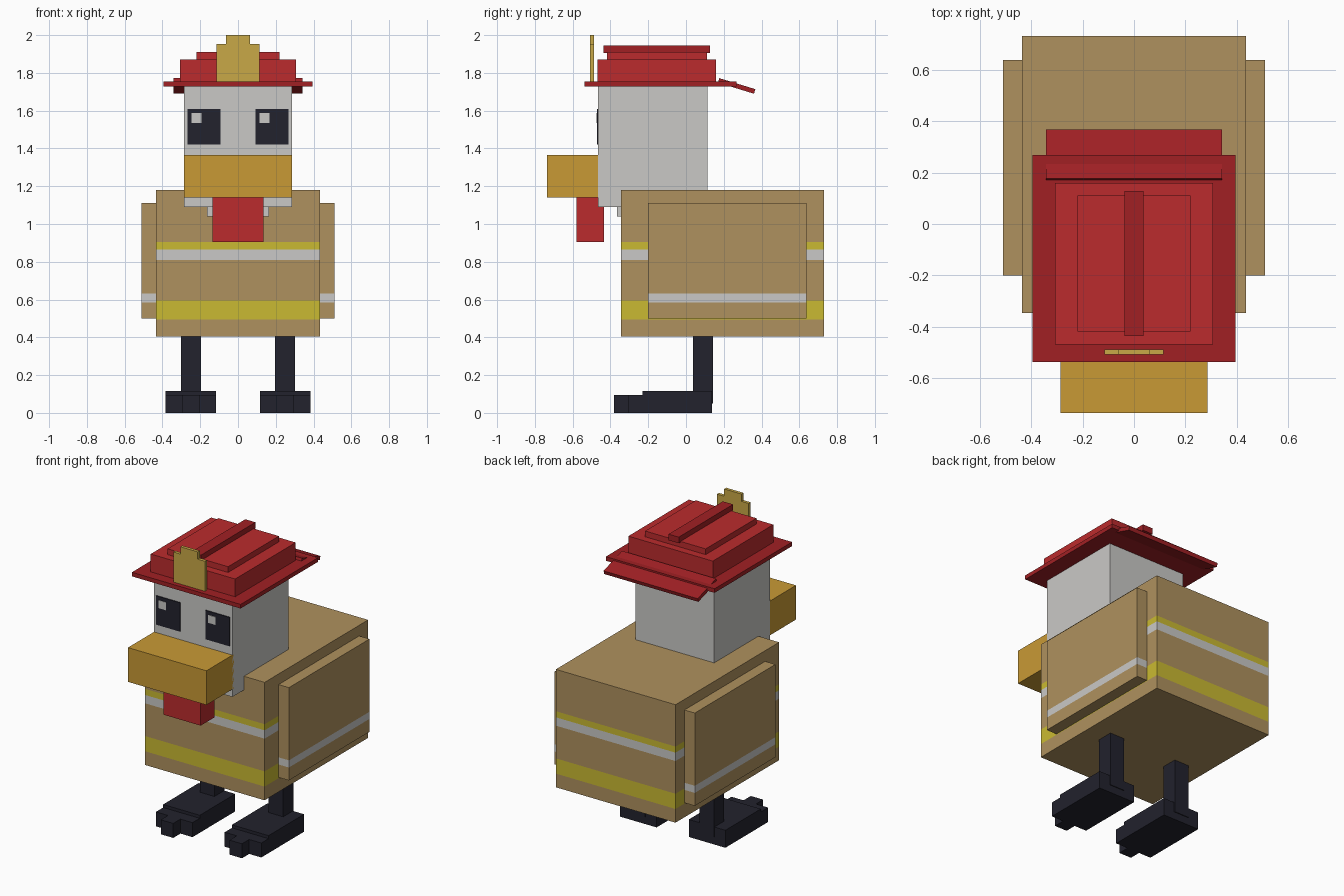
import bpy, bmesh, math
from mathutils import Matrix, Vector

if "Cube" in bpy.data.objects:
    bpy.data.objects.remove(bpy.data.objects["Cube"])


def colour(name, r, g, b):
    lin = [((c / 255 + 0.055) / 1.055) ** 2.4 for c in (r, g, b)]
    m = bpy.data.materials.new(name)
    m.diffuse_color = (*lin, 1)
    m.use_nodes = True
    m.node_tree.nodes["Principled BSDF"].inputs["Base Color"].default_value = m.diffuse_color
    return m


TAN = colour("tan cloth", 175, 145, 94)
YELLOW = colour("reflective yellow", 202, 186, 50)
SILVER = colour("reflective silver", 202, 201, 199)
WHITE = colour("white feathers", 202, 201, 198)
DARK = colour("dark navy", 34, 34, 45)
ORANGE = colour("beak orange", 201, 154, 53)
GOLD = colour("badge gold", 201, 169, 71)
RED = colour("bright red", 187, 43, 45)
DEEP_RED = colour("deep red", 161, 32, 36)


def finish(name, bm, mats):
    bmesh.ops.recalc_face_normals(bm, faces=bm.faces[:])
    me = bpy.data.meshes.new(name)
    bm.to_mesh(me)
    bm.free()
    for m in mats:
        me.materials.append(m)
    ob = bpy.data.objects.new(name, me)
    bpy.context.collection.objects.link(ob)
    return ob


def box(name, x, y, z, mat, bands=()):
    """Box from ranges; bands are (low, high, material) stripes round its sides."""
    bm = bmesh.new()
    size = [r[1] - r[0] for r in (x, y, z)]
    mid = Vector([(r[0] + r[1]) / 2 for r in (x, y, z)])
    bmesh.ops.create_cube(bm, size=1, matrix=Matrix.Translation(mid) @ Matrix.Diagonal((*size, 1)))
    for h in {round(v, 4) for b in bands for v in b[:2]}:
        bmesh.ops.bisect_plane(bm, geom=bm.verts[:] + bm.edges[:] + bm.faces[:],
                               plane_co=(0, 0, h), plane_no=(0, 0, 1))
    for f in bm.faces:
        h = f.calc_center_median().z
        for i, (lo, hi, _) in enumerate(bands):
            if lo < h < hi and abs(f.normal.z) < 0.5:
                f.material_index = i + 1
    return finish(name, bm, [mat] + [b[2] for b in bands])


def plate(name, outline, axis, lo, hi, mat):
    """Extrude a 2D outline along axis 'y' (outline in x,z) or 'z' (outline in x,y)."""
    bm = bmesh.new()
    put = (lambda a, b, d: (a, d, b)) if axis == 'y' else (lambda a, b, d: (a, b, d))
    face = bm.faces.new([bm.verts.new(put(a, b, lo)) for a, b in outline])
    ext = bmesh.ops.extrude_face_region(bm, geom=[face])
    bmesh.ops.translate(bm, verts=[v for v in ext['geom'] if isinstance(v, bmesh.types.BMVert)],
                        vec=put(0, 0, hi - lo))
    return finish(name, bm, [mat])


# Jacket body with reflective stripes
box("jacket_body", (-.435, .435), (-.345, .73), (.405, 1.18), TAN,
    [(.865, .905, YELLOW), (.81, .865, SILVER), (.495, .595, YELLOW)])

# Head, neck, beak and wattle
box("head", (-.285, .285), (-.465, .115), (1.09, 1.74), WHITE)
box("neck", (-.165, .165), (-.365, .05), (1.04, 1.12), WHITE)
box("beak", (-.285, .285), (-.735, -.45), (1.14, 1.365), ORANGE)
box("wattle", (-.135, .135), (-.58, -.435), (.905, 1.145), RED)

# Wings, eyes, legs and feet in pairs
for side, s in (("right", 1), ("left", -1)):
    def span(a, b):
        return tuple(sorted((s * a, s * b)))
    box(side + "_wing", span(.43, .51), (-.2, .637), (.5, 1.11), TAN, [(.585, .632, SILVER)])
    box(side + "_eye", span(.092, .268), (-.471, -.463), (1.42, 1.61), DARK)
    gx = .115 if s > 0 else -.245
    box(side + "_eye_glint", (gx, gx + .052), (-.474, -.466), (1.535, 1.587), WHITE)
    box(side + "_leg", span(.197, .303), (.037, .143), (.05, .41), DARK)
    box(side + "_foot", span(.117, .383), (-.23, .138), (0, .115), DARK)
    # stepped toes: wide section with a longer middle toe
    toes = [(.117, -.22), (.117, -.305), (.205, -.305), (.205, -.38),
            (.295, -.38), (.295, -.305), (.383, -.305), (.383, -.22)]
    plate(side + "_toes", [(s * a, b) for a, b in toes], 'z', 0, .095, DARK)

# Helmet: brim, stacked crown, ridge
box("helmet_brim", (-.395, .395), (-.537, .268), (1.728, 1.755), DEEP_RED)
box("helmet_crown", (-.307, .307), (-.468, .16), (1.75, 1.872), RED)
box("helmet_top", (-.22, .22), (-.417, .11), (1.865, 1.91), RED)
box("helmet_ridge", (-.037, .037), (-.436, .128), (1.905, 1.945), DEEP_RED)

# Sloping rear flap
flap = box("helmet_rear_flap", (-.342, .342), (-.1, .1), (-.0125, .0125), DEEP_RED)
flap.data.transform(Matrix.Translation((0, .268, 1.731)) @ Matrix.Rotation(math.radians(-17), 4, 'X'))

# Stepped helmet badge
half = [(.115, 1.75), (.115, 1.952), (.063, 1.952), (.063, 2.0)]
plate("helmet_badge", half + [(-a, b) for a, b in reversed(half)], 'y', -.508, -.487, GOLD)
